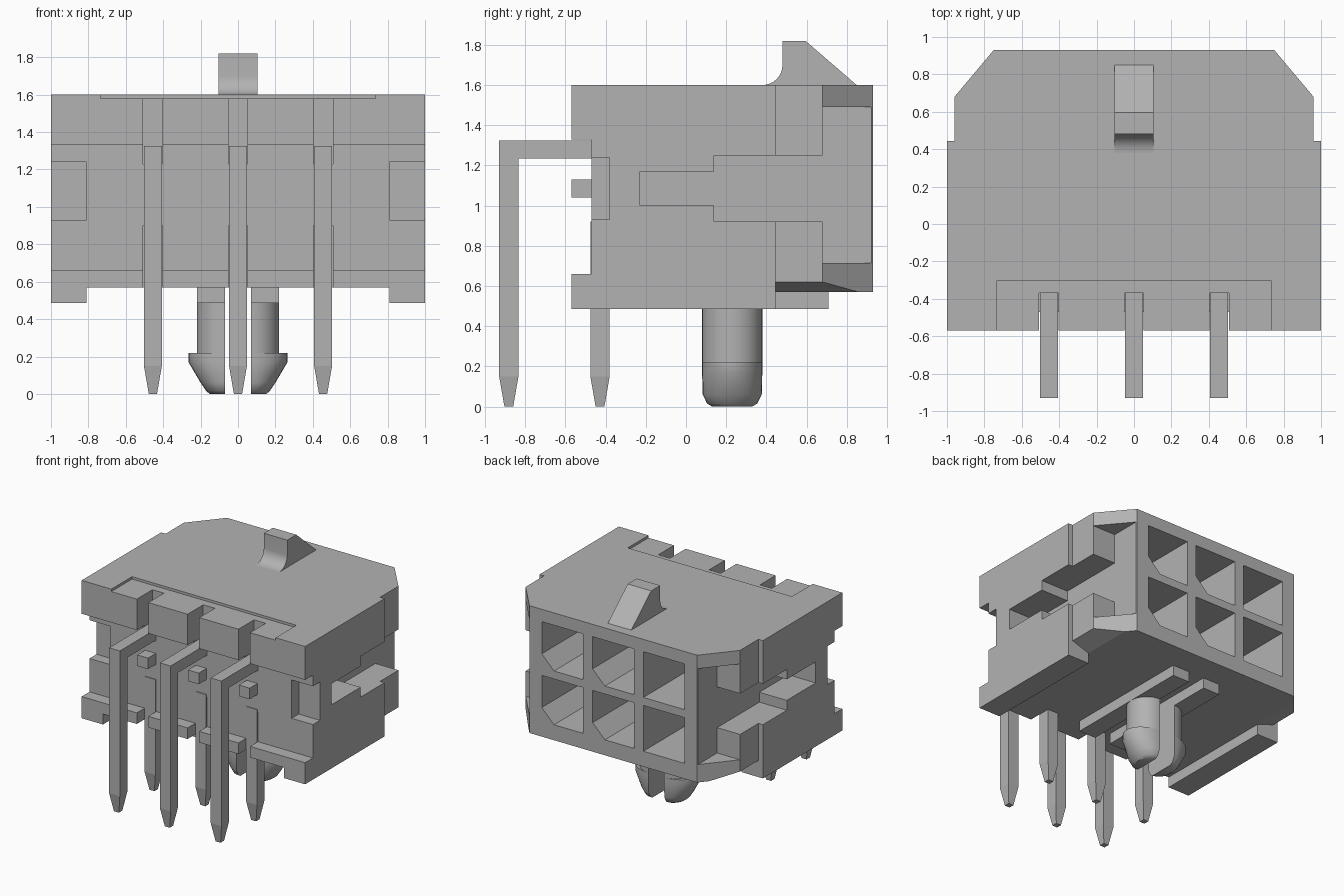
import bpy, bmesh
from math import cos, sin, pi, radians
from mathutils import Vector

if "Cube" in bpy.data.objects:
    bpy.data.objects.remove(bpy.data.objects["Cube"], do_unlink=True)

grey = bpy.data.materials.new("plain grey")
grey.use_nodes = True
grey.diffuse_color = (0.45, 0.45, 0.45, 1)
grey.node_tree.nodes["Principled BSDF"].inputs["Base Color"].default_value = (0.45, 0.45, 0.45, 1)

PITCH = 0.455
COLUMNS = (-PITCH, 0, PITCH)


def loft(bm, rings):
    """Bridge rings of points and cap both ends."""
    loops = [[bm.verts.new(p) for p in ring] for ring in rings]
    n = len(loops[0])
    faces = [bm.faces.new((a[i], a[(i + 1) % n], b[(i + 1) % n], b[i]))
             for a, b in zip(loops, loops[1:]) for i in range(n)]
    faces += [bm.faces.new(loops[0][::-1]), bm.faces.new(loops[-1])]
    bmesh.ops.recalc_face_normals(bm, faces=faces)


def prism(bm, axis, points, lo, hi):
    """Extrude a 2D profile along an axis (x, y or z)."""
    place = {"x": lambda u, v, w: (w, u, v),
             "y": lambda u, v, w: (u, w, v),
             "z": lambda u, v, w: (u, v, w)}[axis]
    loft(bm, [[place(u, v, w) for u, v in points] for w in (lo, hi)])


def box(bm, x, y, z):
    prism(bm, "z", [(x[0], y[0]), (x[1], y[0]), (x[1], y[1]), (x[0], y[1])], *z)


def mirrored(bm):
    """Copy everything to the other side of x = 0."""
    copy = bmesh.ops.duplicate(bm, geom=bm.verts[:] + bm.edges[:] + bm.faces[:])["geom"]
    for v in copy:
        if isinstance(v, bmesh.types.BMVert):
            v.co.x *= -1
    bmesh.ops.reverse_faces(bm, faces=[f for f in copy if isinstance(f, bmesh.types.BMFace)])


def finish(bm, name, smooth=False):
    mesh = bpy.data.meshes.new(name)
    bm.to_mesh(mesh)
    bm.free()
    mesh.materials.append(grey)
    obj = bpy.data.objects.new(name, mesh)
    bpy.context.collection.objects.link(obj)
    if smooth:
        bpy.ops.object.select_all(action="DESELECT")
        obj.select_set(True)
        bpy.context.view_layer.objects.active = obj
        bpy.ops.object.shade_smooth_by_angle(angle=radians(35))
    return obj


# Housing block, with stepped and clipped back corners
bm = bmesh.new()
half = [(1, -0.57), (1, 0.445), (0.96, 0.445), (0.96, 0.68), (0.75, 0.93)]
prism(bm, "z", half + [(-x, y) for x, y in reversed(half)], 0.57, 1.6)
housing = finish(bm, "housing")

# Side cuts: stepped keyway, back corner relief, front notch, bottom bevel
side = bmesh.new()
prism(side, "x", [(-0.23, 1.0), (0.14, 1.0), (0.14, 0.92), (0.68, 0.92), (0.68, 0.715), (1.1, 0.715),
                  (1.1, 1.49), (0.68, 1.49), (0.68, 1.25), (0.14, 1.25), (0.14, 1.17), (-0.23, 1.17)], 0.755, 1.2)
box(side, (0.81, 1.2), (-0.6, -0.38), (0.93, 1.24))
prism(side, "y", [(0.81, 0.57), (1.2, 0.70), (1.2, 0.4), (0.81, 0.4)], 0.445, 1.1)
mirrored(side)

# Front cuts: recessed face, shallow top pocket, pin slots
front = bmesh.new()
box(front, (-1.2, 1.2), (-0.8, -0.47), (0.66, 1.33))
box(front, (-0.735, 0.735), (-0.8, -0.305), (1.58, 1.8))
slots = bmesh.new()
for x in COLUMNS:
    box(slots, (x - 0.052, x + 0.052), (-0.9, -0.37), (1.23, 1.9))
    box(slots, (x - 0.052, x + 0.052), (-0.9, -0.375), (0.4, 0.9))

# Socket cells in the back, two columns with a keyed lower corner
cells = bmesh.new()
for x in COLUMNS:
    for z in (0.88, 1.315):
        r, k = 0.185, 0.11
        outline = [(x - r, z - r), (x + r, z - r), (x + r, z + r), (x - r, z + r)]
        if x > -0.1:
            outline[1:2] = [(x + r - k, z - r), (x + r, z - r + k)]
        prism(cells, "y", outline, -0.25, 1.1)

cutters = [finish(b, n) for b, n in ((side, "side_cutter"), (front, "front_cutter"),
                                     (slots, "slot_cutter"), (cells, "cell_cutter"))]
for cutter in cutters:
    cutter.hide_render = True
    mod = housing.modifiers.new(cutter.name, "BOOLEAN")
    mod.operation = "DIFFERENCE"
    mod.solver = "EXACT"
    mod.use_self = True
    mod.object = cutter
bpy.context.view_layer.update()
evaluated = housing.evaluated_get(bpy.context.evaluated_depsgraph_get())
cut_mesh = bpy.data.meshes.new_from_object(evaluated)
housing.modifiers.clear()
housing.data = cut_mesh
for cutter in cutters:
    bpy.data.objects.remove(cutter, do_unlink=True)

# Standoff rails at the sides and ribs beside the peg
bm = bmesh.new()
box(bm, (0.81, 1), (-0.57, 0.445), (0.485, 0.575))
mirrored(bm)
finish(bm, "side_rails")
bm = bmesh.new()
box(bm, (0.07, 0.22), (-0.36, 0.71), (0.485, 0.575))
mirrored(bm)
finish(bm, "under_ribs")

# Latch ramp on top with a concave front foot
bm = bmesh.new()
arc = [(0.38 + 0.1 * sin(i * pi / 16), 1.7 - 0.1 * cos(i * pi / 16)) for i in range(9)]
prism(bm, "x", arc + [(0.48, 1.82), (0.595, 1.82), (0.85, 1.6)], -0.105, 0.105)
finish(bm, "latch_ramp", smooth=True)


# Pins with tapered tips
def pin(bm, x, y, top):
    loft(bm, [[(x + s * r, y + t * r, z) for s, t in ((-1, -1), (1, -1), (1, 1), (-1, 1))]
              for z, r in ((0, 0.022), (0.15, 0.048), (top, 0.048))])


for number, x in enumerate(COLUMNS, 1):
    across = (x - 0.048, x + 0.048)
    bm = bmesh.new()
    pin(bm, x, -0.882, 1.325)
    box(bm, across, (-0.86, -0.37), (1.235, 1.325))
    finish(bm, f"front_pin_{number}")
    bm = bmesh.new()
    pin(bm, x, -0.428, 0.92)
    finish(bm, f"rear_pin_{number}")
    bm = bmesh.new()
    box(bm, across, (-0.57, -0.46), (1.04, 1.13))
    finish(bm, f"pin_stub_{number}")

# Split snap peg: two half-round prongs with outward barbs
bm = bmesh.new()
profile = [(0.5, 0.15, 0.15), (0.22, 0.15, 0.15), (0.22, 0.195, 0.15), (0.17, 0.195, 0.15),
           (0.06, 0.13, 0.147), (0.015, 0.1, 0.125), (0, 0.08, 0.1)]
loft(bm, [[Vector((0.07 + rx * cos(a), 0.23 + ry * sin(a), z))
           for a in [(i / 16 - 0.5) * pi for i in range(17)]] for z, rx, ry in profile])
mirrored(bm)
finish(bm, "snap_peg", smooth=True)
